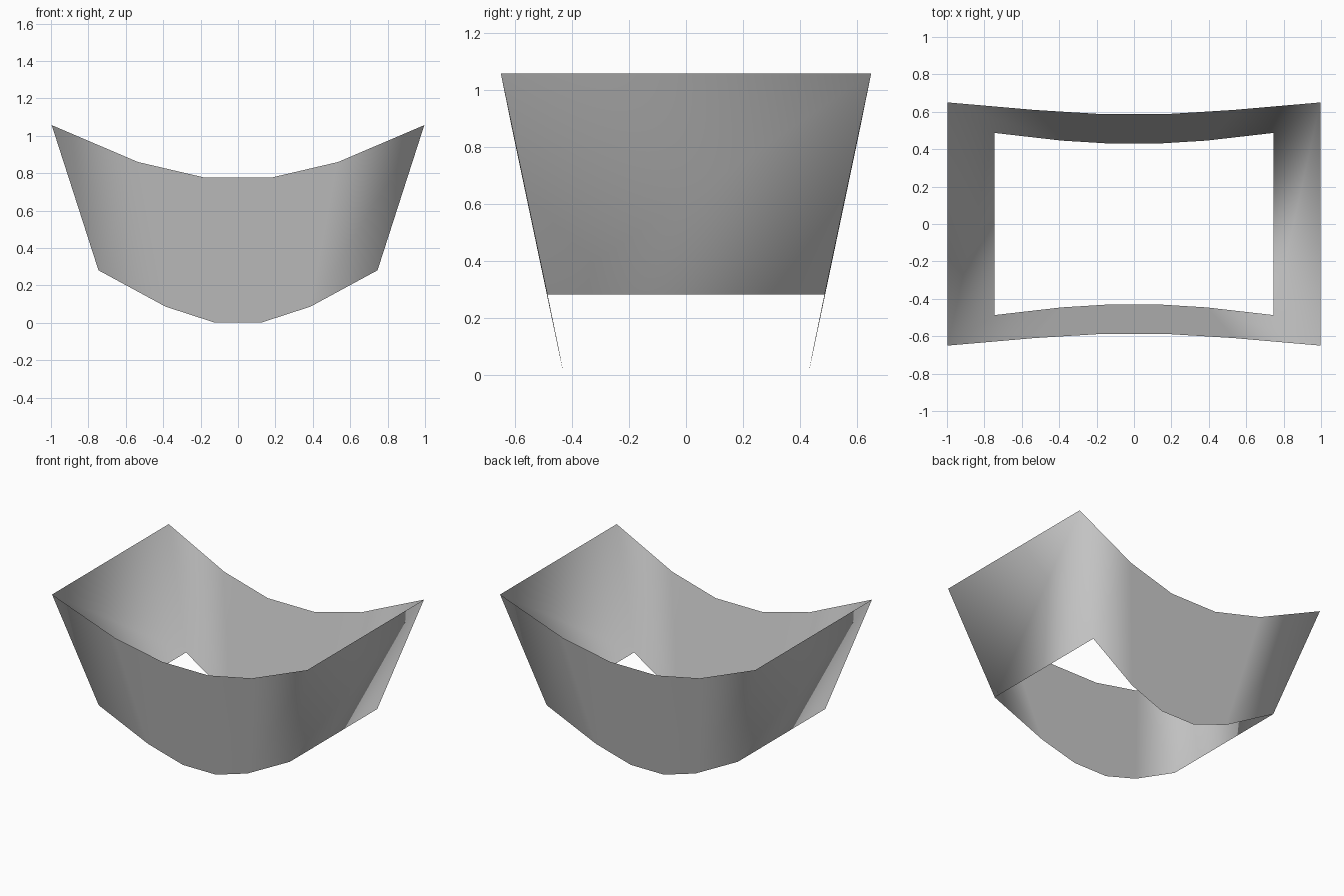
import bpy, bmesh

if "Cube" in bpy.data.objects:
    bpy.data.objects.remove(bpy.data.objects["Cube"])

# Half profiles from the centre outwards: (x, y, z) for upper and lower rims
upper = [(0.18, 0.588, 0.777), (0.535, 0.61, 0.86), (0.996, 0.65, 1.057)]
lower = [(0.13, 0.43, 0.003), (0.388, 0.446, 0.087), (0.746, 0.487, 0.281)]


def rim(bm, half):
    # Closed loop: front edge left to right, then back edge right to left
    front = [(-x, -y, z) for x, y, z in reversed(half)] + [(x, -y, z) for x, y, z in half]
    back = [(-x, -y, z) for x, y, z in front]
    return [bm.verts.new(p) for p in front + back]


# Open flared band with curved front and back and straight sides
bm = bmesh.new()
top, bottom = rim(bm, upper), rim(bm, lower)
n = len(top)
for i in range(n):
    j = (i + 1) % n
    bm.faces.new((bottom[i], bottom[j], top[j], top[i])).smooth = True

mesh = bpy.data.meshes.new("flared_band")
bm.to_mesh(mesh)
bm.free()
band = bpy.data.objects.new("flared_band", mesh)
bpy.context.collection.objects.link(band)
